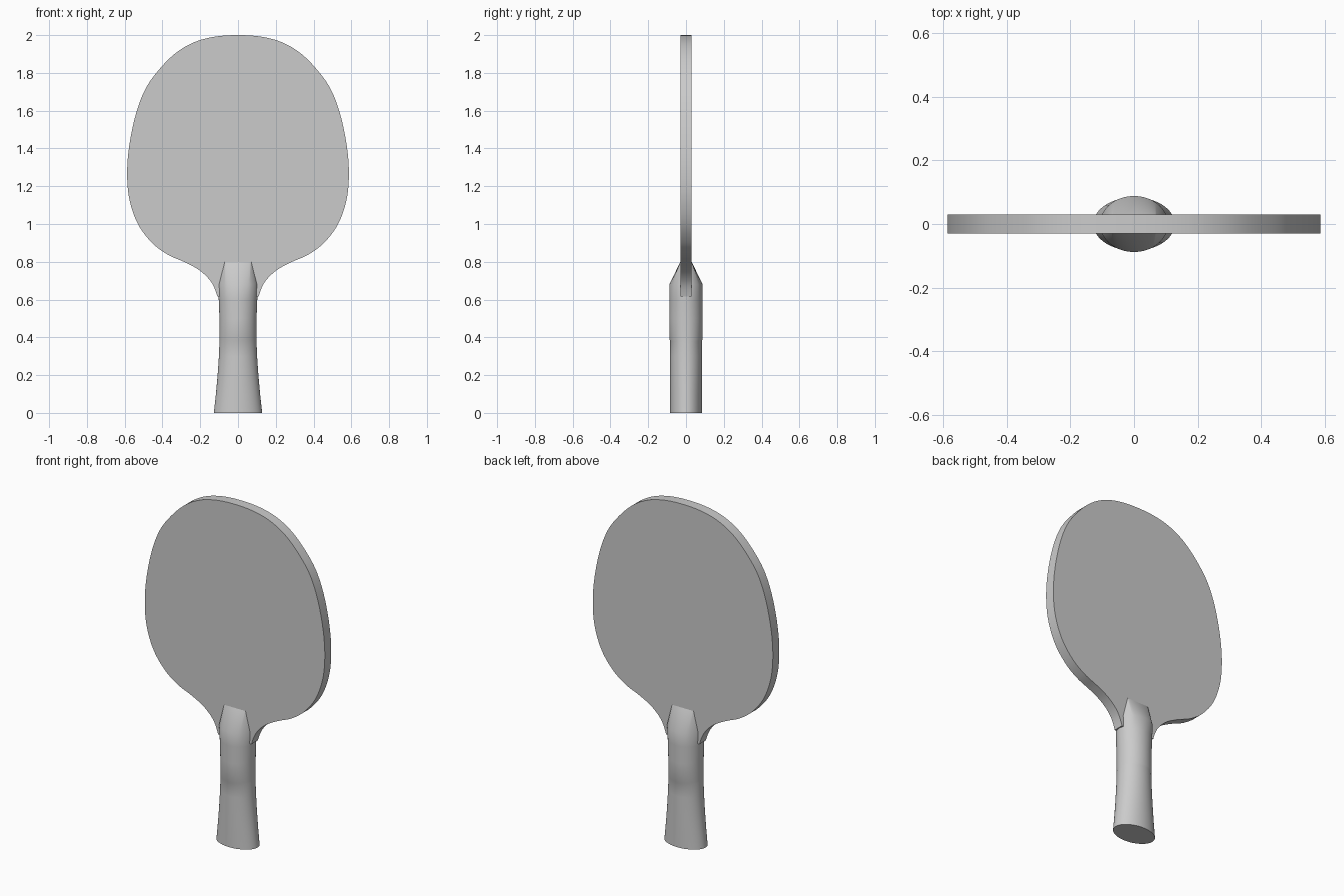
import bpy
import bmesh
from math import cos, sin, pi, radians
from mathutils import Vector

cube = bpy.data.objects.get("Cube")
if cube:
    bpy.data.objects.remove(cube, do_unlink=True)

grey = bpy.data.materials.new("plain grey")
grey.use_nodes = True
colour = (0.6, 0.6, 0.6, 1)
grey.diffuse_color = colour
grey.node_tree.nodes["Principled BSDF"].inputs["Base Color"].default_value = colour


def finish(bm, name):
    """Turn a bmesh into a smooth object with sharp edges kept."""
    bmesh.ops.recalc_face_normals(bm, faces=bm.faces)
    mesh = bpy.data.meshes.new(name)
    bm.to_mesh(mesh)
    bm.free()
    mesh.materials.append(grey)
    obj = bpy.data.objects.new(name, mesh)
    bpy.context.collection.objects.link(obj)
    bpy.ops.object.select_all(action="DESELECT")
    obj.select_set(True)
    bpy.context.view_layer.objects.active = obj
    bpy.ops.object.shade_smooth_by_angle(angle=radians(30))
    return obj


def spline(points, steps):
    """Smooth path through the points, leaving out the two end guides."""
    pts = [Vector(p) for p in points]
    path = []
    for a, b, c, d in zip(pts, pts[1:], pts[2:], pts[3:]):
        for i in range(steps):
            t = i / steps
            path.append(0.5 * (2 * b + (c - a) * t + (2 * a - 5 * b + 4 * c - d) * t ** 2
                               + (3 * b - a - 3 * c + d) * t ** 3))
    return path + [pts[-2]]


def clamp(v, limit):
    return max(-limit, min(limit, v))


# Blade: half outline from the tip to the neck, mirrored and extruded
half = [(-0.12, 1.992), (0, 2), (0.12, 1.992), (0.23, 1.963), (0.33, 1.905), (0.42, 1.815),
        (0.49, 1.715), (0.54, 1.585), (0.575, 1.42), (0.587, 1.27), (0.575, 1.13),
        (0.53, 1.0), (0.455, 0.9), (0.37, 0.837), (0.28, 0.797), (0.2, 0.752),
        (0.14, 0.69), (0.109, 0.615), (0.1, 0.55)]
side = spline(half, 6)
outline = side + [Vector((-p.x, p.y)) for p in reversed(side[1:])]
bm = bmesh.new()
face = bm.faces.new([bm.verts.new((p.x, -0.03, p.y)) for p in outline])
extruded = bmesh.ops.extrude_face_region(bm, geom=[face])
bmesh.ops.translate(bm, vec=(0, 0.06, 0),
                    verts=[v for v in extruded["geom"] if isinstance(v, bmesh.types.BMVert)])
finish(bm, "blade")

# Handle: flared oval grip, lofted to a flat wedge that meets the blade
SIDES = 64
angles = [2 * pi * i / SIDES for i in range(SIDES)]
sections = [(0, 0.128, 0.084), (0.1, 0.117, 0.084), (0.2, 0.108, 0.084), (0.3, 0.101, 0.084),
            (0.38, 0.098, 0.084), (0.39, 0.098, 0.088), (0.5, 0.098, 0.088),
            (0.6, 0.102, 0.088), (0.68, 0.107, 0.088)]
rings = [[(rx * cos(a), ry * sin(a), z) for a in angles] for z, rx, ry in sections]
rings.append([(clamp(0.12 * cos(a), 0.07), clamp(0.1 * sin(a), 0.03), 0.8) for a in angles])
bm = bmesh.new()
loops = [[bm.verts.new(co) for co in ring] for ring in rings]
for low, high in zip(loops, loops[1:]):
    for i in range(SIDES):
        j = (i + 1) % SIDES
        bm.faces.new((low[i], low[j], high[j], high[i]))
bm.faces.new(loops[0])
bm.faces.new(loops[-1])
bmesh.ops.remove_doubles(bm, verts=bm.verts, dist=0.0001)
finish(bm, "handle")
